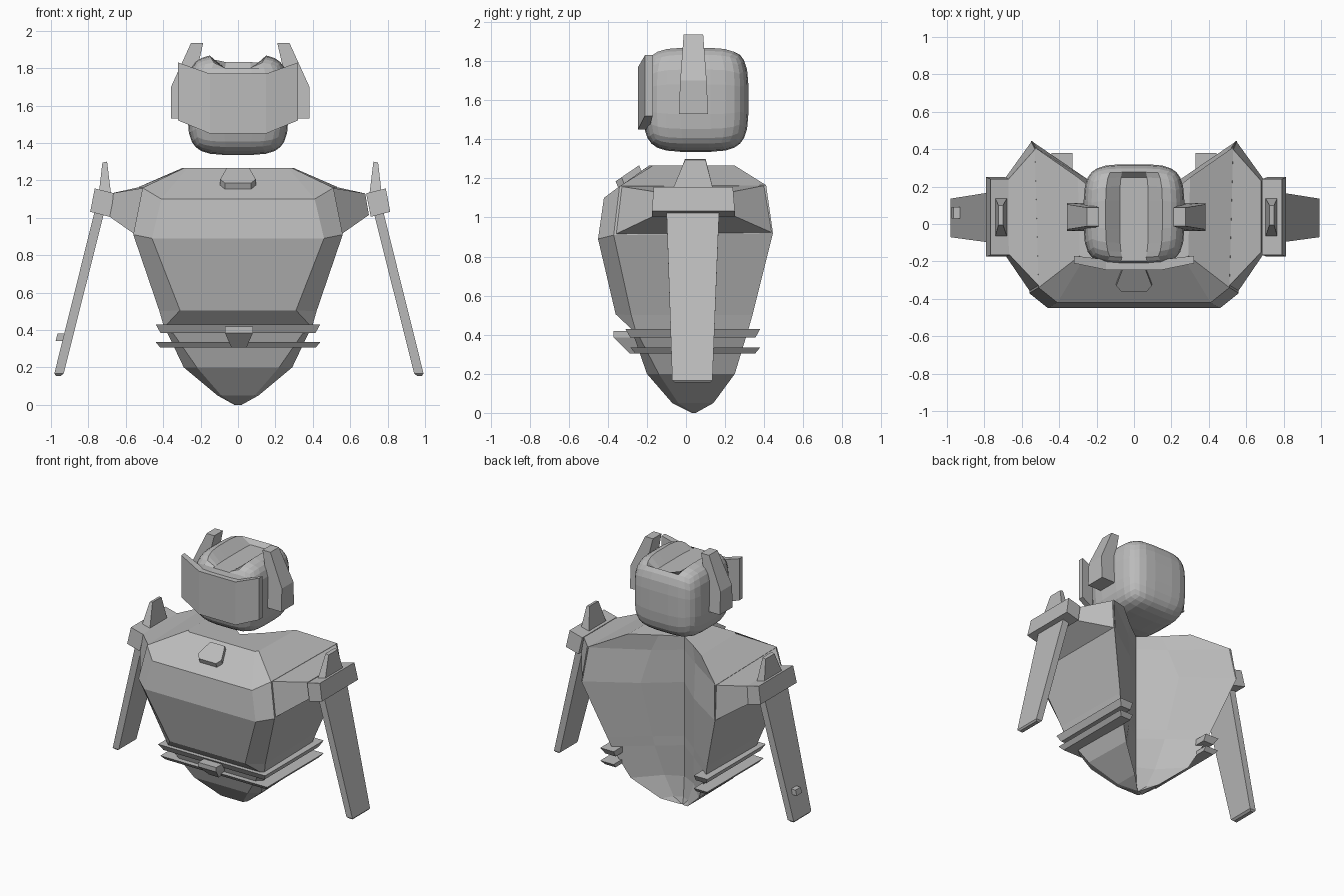
import bpy
import bmesh
from mathutils import Vector

cube = bpy.data.objects.get("Cube")
if cube:
    bpy.data.objects.remove(cube, do_unlink=True)

GREY = (0.5, 0.5, 0.5, 1.0)
grey = bpy.data.materials.new("plain grey")
grey.use_nodes = True
grey.diffuse_color = GREY
grey.node_tree.nodes["Principled BSDF"].inputs["Base Color"].default_value = GREY


def finish(name, bm):
    """Turn a bmesh into a flat shaded grey object."""
    bmesh.ops.recalc_face_normals(bm, faces=bm.faces[:])
    mesh = bpy.data.meshes.new(name)
    bm.to_mesh(mesh)
    bm.free()
    mesh.materials.append(grey)
    obj = bpy.data.objects.new(name, mesh)
    bpy.context.collection.objects.link(obj)
    return obj


def loft(name, rings, bevel=0):
    """Bridge equally long closed rings of points and cap both ends."""
    bm = bmesh.new()
    loops = [[bm.verts.new(point) for point in ring] for ring in rings]
    for low, high in zip(loops, loops[1:]):
        for i in range(len(low)):
            j = (i + 1) % len(low)
            bm.faces.new((low[i], low[j], high[j], high[i]))
    bm.faces.new(loops[0][::-1])
    bm.faces.new(loops[-1])
    if bevel:
        bmesh.ops.bevel(bm, geom=list({e for v in loops[-1] for e in v.link_edges
                                       if e.other_vert(v) in loops[-1]}),
                        offset=bevel, segments=1, affect='EDGES')
    return finish(name, bm)


def mirrored(half):
    """Complete a half ring across the centre plane."""
    return half + [(-x, y, z) for x, y, z in reversed(half) if x > 0]


def rect(x0, x1, y0, y1, z0, z1=None):
    """Four corners; the outer edge may sit at another height."""
    z1 = z0 if z1 is None else z1
    return [(x0, y0, z0), (x1, y0, z1), (x1, y1, z1), (x0, y1, z0)]


# Torso: front corner, side, back ridge, inner back and spine at each level
torso = [
    [(.01, .03, 0), (.02, .04, 0), (.01, .05, 0), (.005, .045, 0), (0, .04, 0)],
    [(.09, -.07, .05), (.11, -.04, .05), (.11, .14, .05), (.06, .06, .05), (0, .03, .05)],
    [(.22, -.2, .2), (.29, -.14, .2), (.28, .25, .2), (.12, .08, .2), (0, .02, .2)],
    [(.38, -.28, .43), (.4, -.26, .43), (.39, .32, .43), (.16, .14, .43), (0, .02, .43)],
    [(.31, -.36, .505), (.42, -.28, .5), (.41, .34, .5), (.17, .15, .5), (0, .02, .5)],
    [(.46, -.45, .89), (.56, -.37, .91), (.55, .445, .92), (.22, .22, .91), (0, .02, .9)],
    [(.41, -.42, 1.1), (.51, -.34, 1.16), (.53, .41, 1.165), (.18, .15, 1.14), (0, .02, 1.14)],
    [(.27, -.19, 1.265), (.29, -.17, 1.265), (.3, .25, 1.265), (.14, .12, 1.25), (0, .02, 1.24)],
]
loft("torso", [mirrored(half) for half in torso])

# Chest badge lying on the sloping collar
outline = [(.06, -.24), (.095, -.33), (.07, -.36)]
outline += [(-x, y) for x, y in reversed(outline)]
loft("chest_badge", [[(x, y + dy, 1.43 + .68 * y + dz) for x, y in outline]
                     for dy, dz in ((.02, -.05), (0, 0))])

# Waist belts, open between the back wings
for name, z0, z1, front in (("upper_belt", .385, .43, -.31), ("lower_belt", .305, .335, -.285)):
    levels = []
    for z, inset in ((z0, .025), (z1, 0)):
        side = .44 - inset
        levels.append(mirrored([(side, front + inset, z), (side, .38 - inset, z),
                                (.33, .38 - inset, z), (.33, front + .1, z)]))
    loft(name, levels)

# Belt buckle
loft("belt_buckle", [rect(-.035, .045, -.29, -.2, .305), rect(-.07, .08, -.37, -.2, .385),
                     rect(-.07, .08, -.37, -.2, .418)])


# Paired shoulders, arms and ear pieces
for label, s in (("left", 1), ("right", -1)):
    def place(rings, shift=.012):
        return [[(s * x + shift, y, z) for x, y, z in ring] for ring in rings]

    root = [(.5, -.34, 1.16), (.55, -.37, .91), (.545, .445, .92), (.52, .41, 1.165)]
    stub = [(.68, -.15, 1.13), (.7, -.15, 1.015), (.7, .23, 1.015), (.68, .23, 1.13)]
    loft(label + "_shoulder", place([root, stub], 0))
    loft(label + "_shoulder_pad", place([rect(.698, .802, -.175, .25, 1.005, 1.032),
                                         rect(.673, .778, -.165, .24, 1.13, 1.157)]))
    loft(label + "_shoulder_spike", place([rect(.69, .755, -.07, .14, 1.12, 1.14),
                                           rect(.712, .737, -.005, .1, 1.3, 1.295)]))
    loft(label + "_arm", place([rect(.72, .77, -.1, .17, 1.03, 1.04),
                                rect(.94, .99, -.07, .135, .155)], .005), bevel=.012)

    # Ear piece: an angular profile that narrows upwards
    profile = [(.25, 1.53), (.37, 1.53), (.37, 1.7), (.263, 1.935), (.198, 1.935), (.24, 1.75)]
    ear = []
    for side in (-1, 1):
        ear.append([(x, .038 + side * (.075 - .025 * max(0, z - 1.6) / .335), z)
                    for x, z in profile])
    loft(label + "_ear_piece", place(ear))

# Small clip on the right arm
loft("arm_clip", [rect(-.975, -.93, .03, .09, .34), rect(-.965, -.92, .03, .09, .38)])

# Visor: three flat panels with raised outer corners
visor = []
for x, front, back, low, high in ((-.32, -.21, -.17, 1.52, 1.83), (-.15, -.245, -.19, 1.45, 1.77),
                                  (.15, -.245, -.19, 1.45, 1.77), (.32, -.21, -.17, 1.52, 1.83)):
    visor.append([(x, front, low), (x, front, high), (x, back, high), (x, back, low)])
loft("visor", visor)

# Head: rounded cube with a groove sunk along the crown
bm = bmesh.new()
bmesh.ops.create_cube(bm, size=2)
bmesh.ops.subdivide_edges(bm, edges=bm.edges[:], cuts=6, use_grid_fill=True)
for v in bm.verts:
    spread = Vector([abs(c) ** .65 * (1 if c > 0 else -1) for c in v.co])
    spread /= sum(c ** 4 for c in spread) ** .25
    v.co = spread * .27 + Vector((0, .05, 1.605))
    if abs(v.co.x) < .1 and v.co.y < .27:
        v.co.z = min(v.co.z, 1.8)
finish("head", bm)
